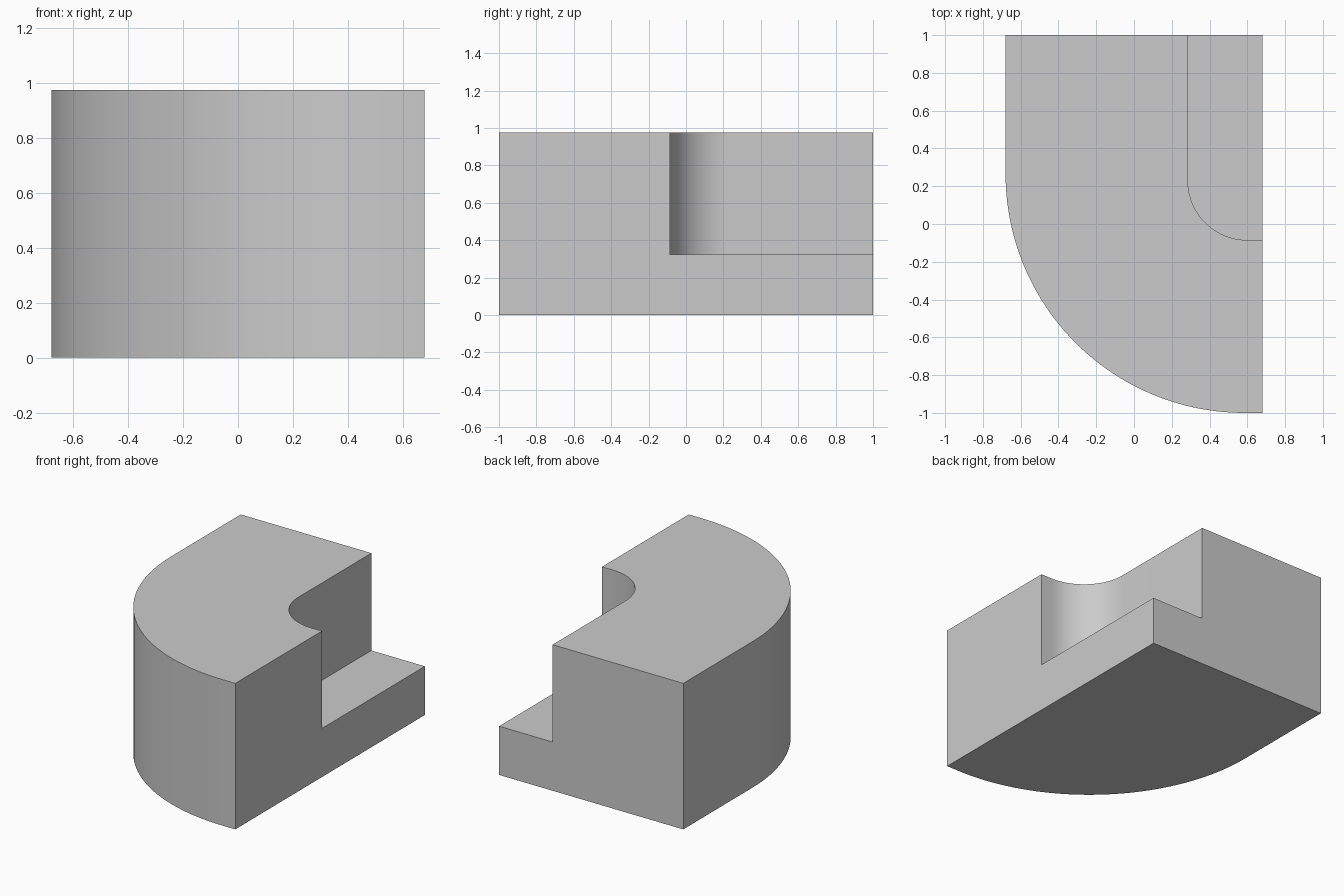
import bpy, bmesh
from math import sin, cos, pi, radians

if "Cube" in bpy.data.objects:
    bpy.data.objects.remove(bpy.data.objects["Cube"])

HALF_X, HALF_Y, HEIGHT, SHELF = 0.68, 1.0, 0.975, 0.325

grey = bpy.data.materials.new("light grey")
grey.use_nodes = True
grey.diffuse_color = (0.6, 0.6, 0.6, 1)
grey.node_tree.nodes["Principled BSDF"].inputs["Base Color"].default_value = (0.6, 0.6, 0.6, 1)


def rounded_outline(left, front, right, back, radius, steps):
    """Rectangle outline with its left front corner rounded."""
    cx, cy = left + radius, front + radius
    arc = [(cx - radius * cos(a), cy - radius * sin(a))
           for a in (pi / 2 * i / steps for i in range(steps + 1))]
    return [(right, back), (left, back)] + arc + [(right, front)]


def prism(name, outline, bottom, top):
    bm = bmesh.new()
    base = bm.faces.new([bm.verts.new((x, y, bottom)) for x, y in outline])
    walls = bmesh.ops.extrude_face_region(bm, geom=[base])
    moved = [v for v in walls["geom"] if isinstance(v, bmesh.types.BMVert)]
    bmesh.ops.translate(bm, verts=moved, vec=(0, 0, top - bottom))
    bmesh.ops.recalc_face_normals(bm, faces=bm.faces)
    mesh = bpy.data.meshes.new(name)
    bm.to_mesh(mesh)
    bm.free()
    mesh.materials.append(grey)
    obj = bpy.data.objects.new(name, mesh)
    bpy.context.collection.objects.link(obj)
    return obj


# Solid block with a large rounded corner
block = prism("rounded_block",
              rounded_outline(-HALF_X, -HALF_Y, HALF_X, HALF_Y, 1.265, 40), 0, HEIGHT)

# Pocket cutter that leaves a low shelf at the back right
pocket = prism("pocket_cutter",
               rounded_outline(0.285, -0.085, HALF_X + 0.2, HALF_Y + 0.2, 0.315, 24),
               SHELF, HEIGHT + 0.2)
pocket.hide_render = True

cut = block.modifiers.new("pocket", 'BOOLEAN')
cut.operation = 'DIFFERENCE'
cut.solver = 'EXACT'
cut.object = pocket

bpy.ops.object.select_all(action='DESELECT')
block.select_set(True)
bpy.context.view_layer.objects.active = block
bpy.ops.object.modifier_apply(modifier=cut.name)
bpy.data.objects.remove(pocket)

# Smooth curved walls, crisp rims
bpy.ops.object.shade_smooth_by_angle(angle=radians(30))
